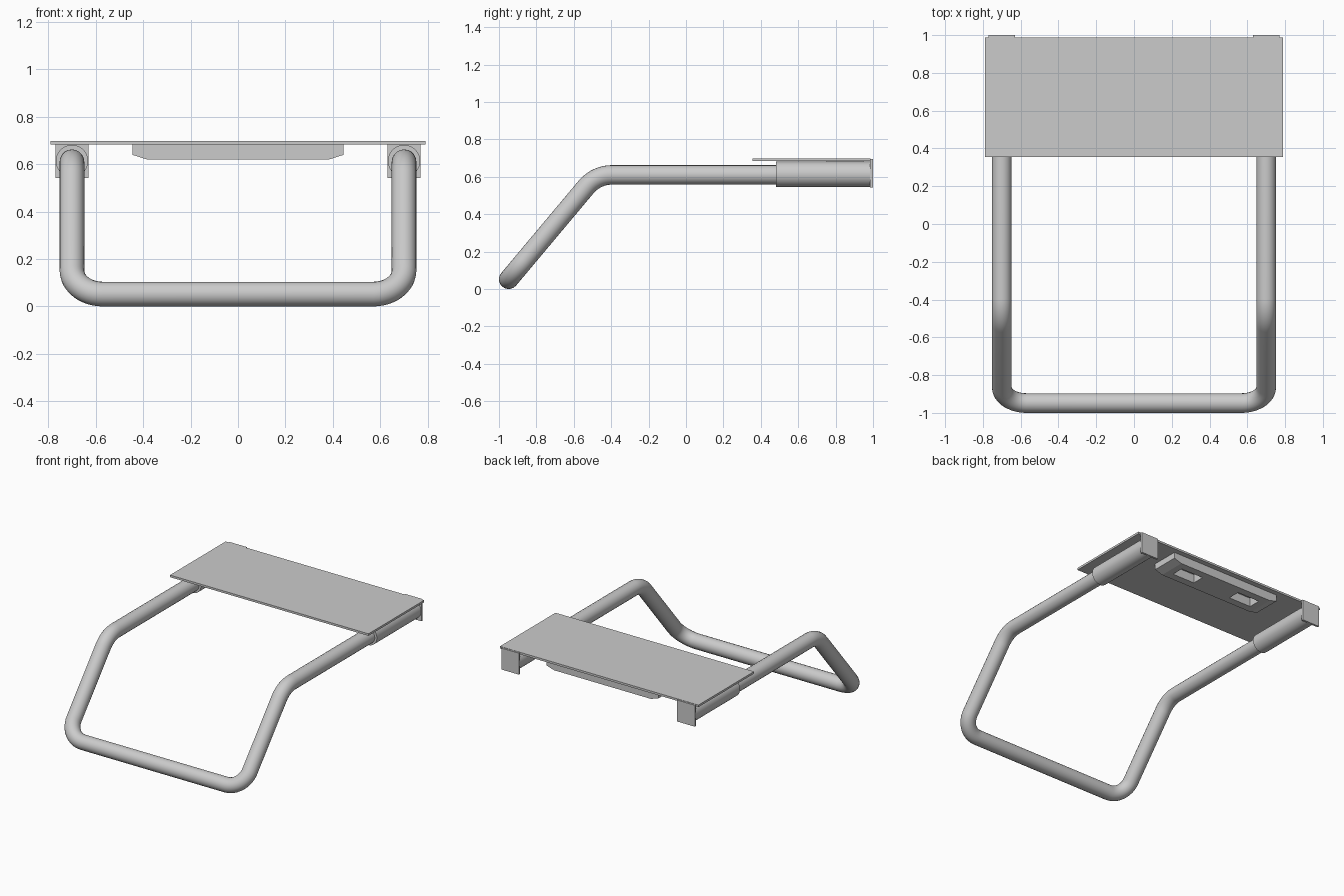
import bpy, bmesh, math
from mathutils import Vector

if "Cube" in bpy.data.objects:
    bpy.data.objects.remove(bpy.data.objects["Cube"])


def box(name, x0, x1, y0, y1, z0, z1):
    bpy.ops.mesh.primitive_cube_add(size=1, location=((x0 + x1) / 2, (y0 + y1) / 2, (z0 + z1) / 2))
    o = bpy.context.object
    o.name = name
    o.scale = (x1 - x0, y1 - y0, z1 - z0)
    bpy.ops.object.transform_apply(location=False, rotation=False, scale=True)
    return o


def fillet(a, p, b, r, n=12):
    """Points of an arc of radius r rounding corner p between a and b."""
    u, v = (a - p).normalized(), (b - p).normalized()
    half = u.angle(v) / 2
    c = p + (u + v).normalized() * (r / math.sin(half))
    s = (p + u * (r / math.tan(half)) - c).normalized()
    e = (p + v * (r / math.tan(half)) - c).normalized()
    return [c + s.slerp(e, i / n).normalized() * r for i in range(n + 1)]


# Bent tube frame
R = 0.052
TX, TZ = 0.70, 0.61
corners = [Vector(p) for p in [
    (-TX, 0.98, TZ), (-TX, -0.48, TZ), (-TX, -0.948, R),
    (TX, -0.948, R), (TX, -0.48, TZ), (TX, 0.98, TZ)]]
radii = [0.18, 0.13, 0.13, 0.18]
path = [corners[0]]
for i, r in enumerate(radii):
    path += fillet(corners[i], corners[i + 1], corners[i + 2], r)
path.append(corners[-1])

curve = bpy.data.curves.new("tube_frame", 'CURVE')
curve.dimensions = '3D'
curve.bevel_depth = R
curve.bevel_resolution = 8
curve.use_fill_caps = True
spline = curve.splines.new('POLY')
spline.points.add(len(path) - 1)
for pt, co in zip(spline.points, path):
    pt.co = (*co, 1)
tube = bpy.data.objects.new("tube_frame", curve)
bpy.context.collection.objects.link(tube)
bpy.ops.object.select_all(action='DESELECT')
tube.select_set(True)
bpy.context.view_layer.objects.active = tube
bpy.ops.object.convert(target='MESH')
bpy.ops.object.shade_smooth_by_angle()

# Top plate
box("top_plate", -0.79, 0.79, 0.355, 0.987, 0.683, 0.698)

# Sleeves around the tube ends and square end tabs
for side, s in (("left", -1), ("right", 1)):
    bpy.ops.mesh.primitive_cylinder_add(vertices=40, radius=0.068, depth=0.505,
                                        location=(s * TX, 0.7345, 0.613),
                                        rotation=(math.pi / 2, 0, 0))
    bpy.context.object.name = side + "_sleeve"
    bpy.ops.object.shade_smooth_by_angle()
    box(side + "_end_tab", s * TX - 0.07, s * TX + 0.07, 0.985, 1.0, 0.542, 0.696)

# Block under the plate with chamfered lower corners
profile = [(-0.445, 0.683), (-0.445, 0.639), (-0.385, 0.62),
           (0.385, 0.62), (0.445, 0.639), (0.445, 0.683)]
bm = bmesh.new()
face = bm.faces.new([bm.verts.new((x, 0.75, z)) for x, z in profile])
ext = bmesh.ops.extrude_face_region(bm, geom=[face])
bmesh.ops.translate(bm, vec=(0, 0.20, 0),
                    verts=[g for g in ext['geom'] if isinstance(g, bmesh.types.BMVert)])
bmesh.ops.recalc_face_normals(bm, faces=bm.faces)
mesh = bpy.data.meshes.new("under_block")
bm.to_mesh(mesh)
bm.free()
block = bpy.data.objects.new("under_block", mesh)
bpy.context.collection.objects.link(block)

# Two pockets in the block
for s in (-1, 1):
    cutter = box("pocket_cutter", s * 0.245 - 0.09, s * 0.245 + 0.09, 0.805, 0.895, 0.55, 0.75)
    cutter.hide_render = True
    mod = block.modifiers.new("pocket", 'BOOLEAN')
    mod.operation = 'DIFFERENCE'
    mod.object = cutter
    bpy.ops.object.select_all(action='DESELECT')
    bpy.context.view_layer.objects.active = block
    block.select_set(True)
    bpy.ops.object.modifier_apply(modifier=mod.name)
    bpy.data.objects.remove(cutter)
